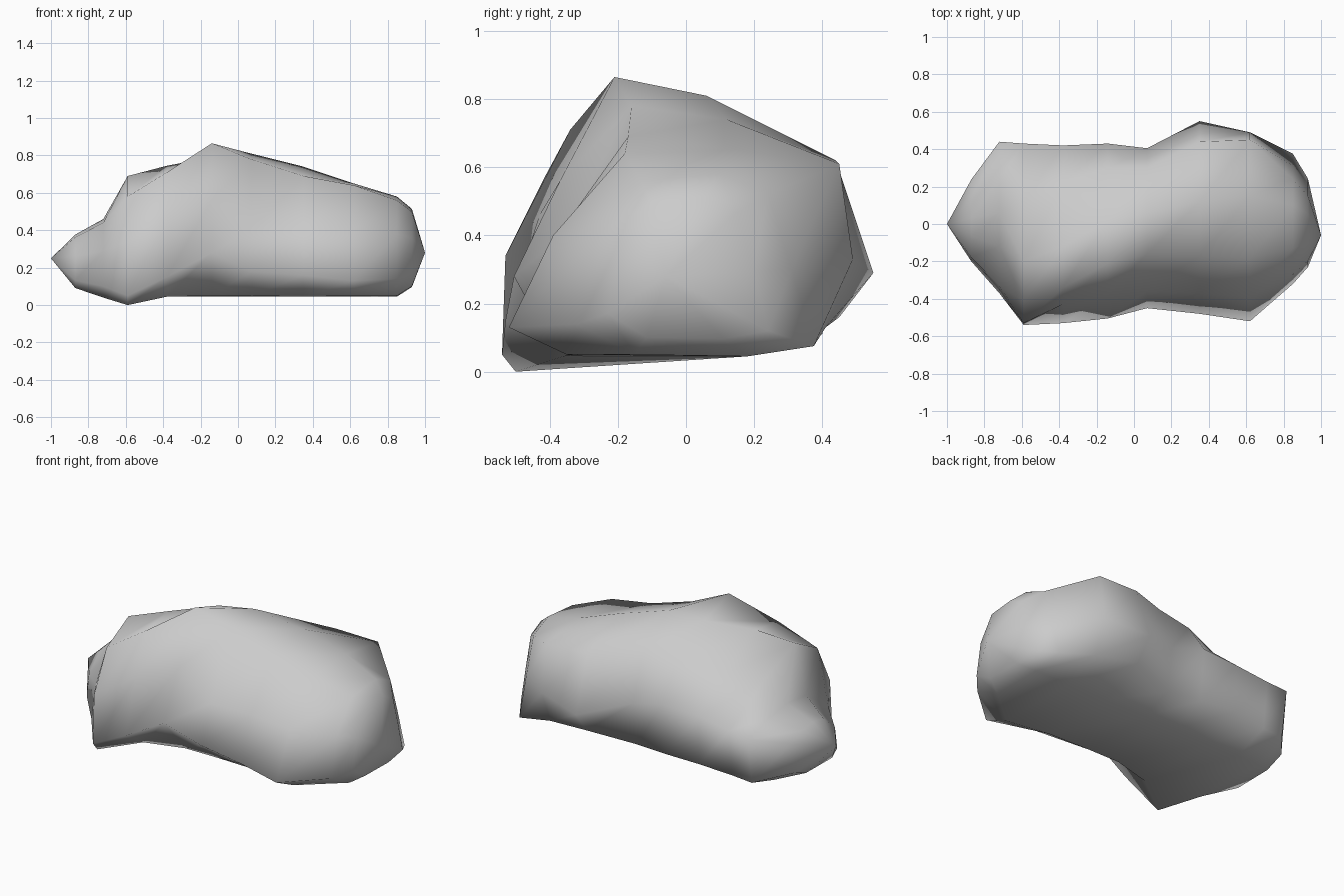
import bpy, bmesh, math

if "Cube" in bpy.data.objects:
    bpy.data.objects.remove(bpy.data.objects["Cube"])

# Cross-sections along x: bottom front, up the front, over the crest, down the back
SECTIONS = [
    (-0.72, [(-.28, .04), (-.37, .10), (-.33, .29), (-.12, .44), (.06, .46), (.24, .44), (.44, .385), (.40, .11)]),
    (-0.59, [(-.50, .00), (-.54, .05), (-.53, .34), (-.41, .58), (-.20, .69), (.12, .57), (.43, .40), (.40, .12)]),
    (-0.38, [(-.36, .045), (-.53, .15), (-.43, .46), (-.34, .71), (-.12, .745), (.22, .60), (.42, .43), (.42, .14)]),
    (-0.14, [(-.30, .05), (-.505, .28), (-.37, .56), (-.21, .865), (.02, .79), (.30, .63), (.43, .44), (.40, .13)]),
    (0.07, [(-.30, .05), (-.45, .18), (-.36, .40), (-.16, .78), (.06, .81), (.30, .67), (.405, .38), (.37, .12)]),
    (0.35, [(-.30, .045), (-.48, .16), (-.37, .41), (-.17, .69), (.12, .74), (.44, .62), (.55, .29), (.45, .16)]),
    (0.62, [(-.35, .05), (-.52, .13), (-.39, .40), (-.18, .64), (.15, .65), (.45, .61), (.49, .33), (.41, .13)]),
    (0.85, [(-.15, .05), (-.32, .14), (-.27, .38), (-.13, .56), (.10, .58), (.24, .52), (.31, .30), (.375, .075)]),
]
BOTTOM = (.18, .045)  # shared point under the belly


def shrink(points, cy, cz, fy, fz):
    """Scaled copy of a section, for rounding off the ends."""
    return [(cy + (y - cy) * fy, cz + (z - cz) * fz) for y, z in points]


# Add the belly point, then the rounded ends
body = [(x, pts + [BOTTOM]) for x, pts in SECTIONS]
left = (-0.87, shrink(body[0][1], 0, .20, .54, .68))
right = (0.93, shrink(body[-1][1], -.04, .28, .68, .78))
sections = [left] + body + [right]

# Rock body lofted through the sections
bm = bmesh.new()
rings = [[bm.verts.new((x, y, z)) for y, z in pts] for x, pts in sections]
n = len(rings[0])
for a, b in zip(rings, rings[1:]):
    for i in range(n):
        j = (i + 1) % n
        bm.faces.new((a[i], a[j], b[j], b[i]))

# Pointed tips close both ends
for ring, tip in ((rings[0], (-1, 0, .25)), (rings[-1], (1, -.06, .28))):
    v = bm.verts.new(tip)
    for i in range(n):
        bm.faces.new((ring[i], ring[(i + 1) % n], v))

bmesh.ops.recalc_face_normals(bm, faces=bm.faces)
mesh = bpy.data.meshes.new("rock")
bm.to_mesh(mesh)
bm.free()
rock = bpy.data.objects.new("rock", mesh)
bpy.context.collection.objects.link(rock)
bpy.context.view_layer.objects.active = rock
rock.select_set(True)
bpy.ops.object.shade_smooth_by_angle(angle=math.radians(80))
